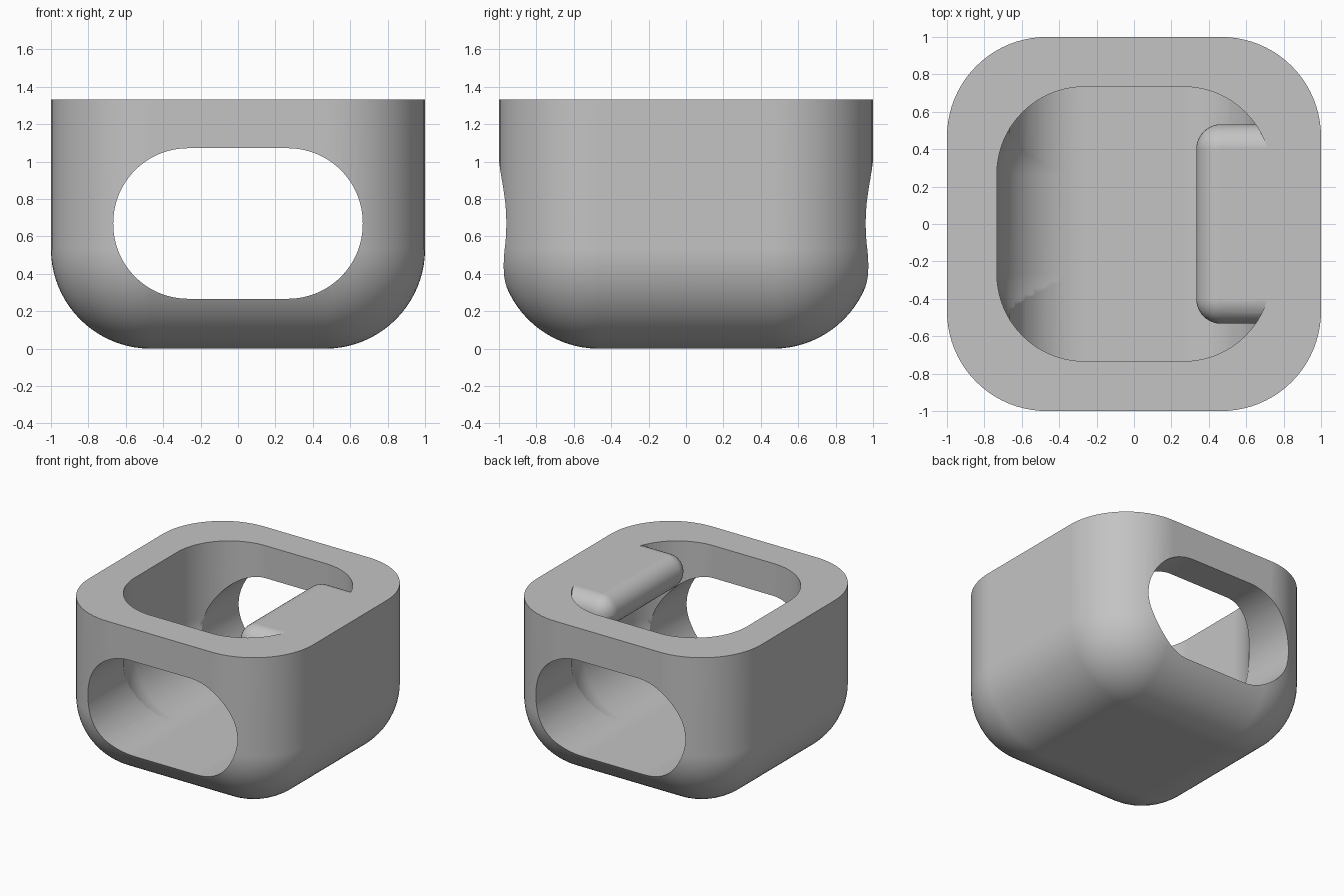
import bpy
import bmesh
import math

cube = bpy.data.objects.get("Cube")
if cube:
    bpy.data.objects.remove(cube, do_unlink=True)

grey = bpy.data.materials.new("plain_grey")
grey.use_nodes = True
GREY = (0.55, 0.55, 0.55, 1.0)
grey.diffuse_color = GREY
grey.node_tree.nodes["Principled BSDF"].inputs["Base Color"].default_value = GREY

HEIGHT = 4 / 3
WALL = HEIGHT / 5


def rounded_box(name, low, high, radius, round_edge, segments=20):
    """Box between two corners, with the edges chosen by round_edge filleted."""
    bm = bmesh.new()
    bmesh.ops.create_cube(bm, size=1)
    for v in bm.verts:
        v.co = [l + (c + 0.5) * (h - l) for c, l, h in zip(v.co, low, high)]
    edges = [e for e in bm.edges if round_edge(e)]
    bmesh.ops.bevel(bm, geom=edges, offset=radius, segments=segments,
                    profile=0.5, affect='EDGES', clamp_overlap=True)
    bmesh.ops.recalc_face_normals(bm, faces=bm.faces)
    mesh = bpy.data.meshes.new(name)
    bm.to_mesh(mesh)
    bm.free()
    mesh.materials.append(grey)
    obj = bpy.data.objects.new(name, mesh)
    bpy.context.collection.objects.link(obj)
    return obj


def below(z):
    """Choose all edges except those lying at or above height z."""
    return lambda e: min(v.co.z for v in e.verts) < z


def along_y(e):
    return abs(e.verts[0].co.y - e.verts[1].co.y) > 0.1


def activate(obj):
    bpy.ops.object.select_all(action='DESELECT')
    obj.select_set(True)
    bpy.context.view_layer.objects.active = obj


def subtract(obj, cutter):
    mod = obj.modifiers.new("cut", 'BOOLEAN')
    mod.operation = 'DIFFERENCE'
    mod.solver = 'EXACT'
    mod.object = cutter
    activate(obj)
    bpy.ops.object.modifier_apply(modifier=mod.name)
    bpy.data.objects.remove(cutter, do_unlink=True)


# Outer shell: open-top rounded block
body = rounded_box("holder_body", (-1, -1, 0), (1, 1, HEIGHT), 2 * WALL, below(1))

# Round-bottomed cavity, keeping a rounded ledge against the left wall
inner = 1 - WALL
cavity = rounded_box("cavity_cutter", (-inner, -inner, WALL + 0.001),
                     (inner, inner, HEIGHT + 0.4), 0.467, below(1))
ledge = rounded_box("ledge", (0.333, -0.533, 4 * WALL), (0.95, 0.533, HEIGHT + 0.0005),
                    WALL / 2 - 0.001, lambda e: True, 10)
subtract(cavity, ledge)
subtract(body, cavity)

# Wide oval opening running from front to back
slot = rounded_box("slot_cutter", (-0.667, -1.5, WALL), (0.667, 1.5, 4 * WALL + 0.005),
                   0.4, along_y, 24)
subtract(body, slot)

# Smooth fillets with crisp cut rims
activate(body)
bpy.ops.object.shade_smooth_by_angle(angle=math.radians(30))
normals = body.modifiers.new("face_normals", 'WEIGHTED_NORMAL')
normals.keep_sharp = True
